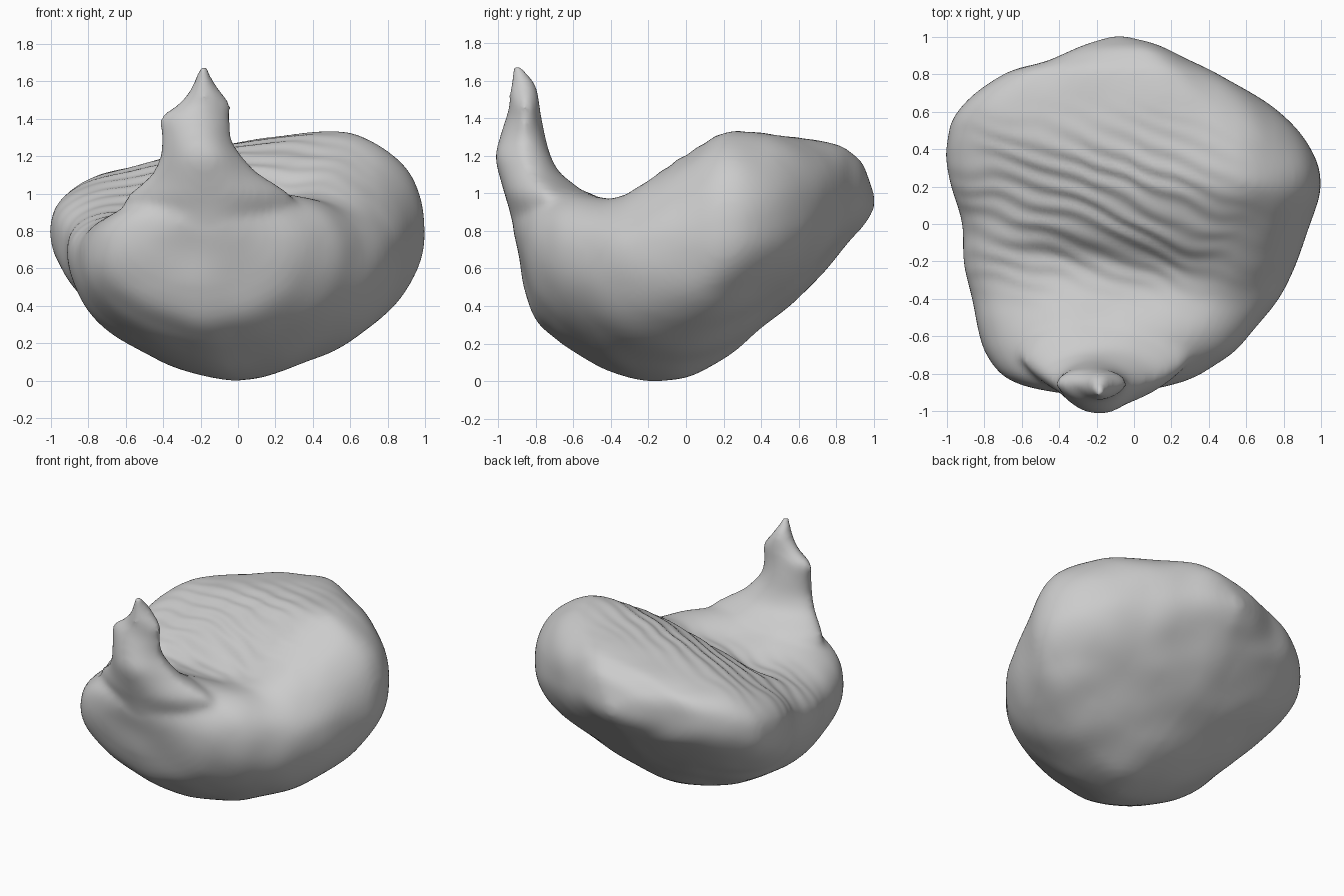
import bpy
import bmesh
from math import sin, cos, pi, exp, sqrt
from mathutils import Vector, noise

default = bpy.data.objects.get("Cube")
if default:
    bpy.data.objects.remove(default)

SIDES = 64
STEPS = 6

# Body sections from front to back: y, x left, x right, z low, z widest, top at -x, top at +x
BODY = [
    (-.92, -.32, -.05, .8, .84, .9, .9),
    (-.9, -.44, .06, .7, .81, .94, .94),
    (-.86, -.6, .21, .5, .74, .97, .96),
    (-.8, -.71, .36, .33, .7, 1, 1),
    (-.7, -.79, .51, .23, .67, 1.01, 1.04),
    (-.6, -.83, .61, .16, .65, 1.01, 1.05),
    (-.4, -.87, .77, .05, .65, .97, 1.03),
    (-.2, -.91, .87, 0, .68, .98, 1.12),
    (0, -.92, .94, .02, .72, 1.04, 1.24),
    (.2, -.98, 1, .12, .77, 1.11, 1.36),
    (.4, -1, .95, .28, .8, 1.17, 1.36),
    (.6, -.95, .77, .44, .85, 1.18, 1.33),
    (.8, -.7, .46, .66, .93, 1.17, 1.28),
    (.88, -.46, .29, .75, .96, 1.15, 1.23),
    (.95, -.28, .13, .83, .98, 1.11, 1.16),
    (1.005, -.12, -.04, .92, .96, 1, 1),
]

# Gathered peak sections from base to tip: z, x left, x right, y front, y back
PEAK = [
    (.55, -.48, .08, -.83, -.5),
    (.75, -.58, .22, -.9, -.48),
    (.9, -.62, .32, -.94, -.46),
    (.99, -.59, .29, -.97, -.51),
    (1.05, -.52, .2, -.985, -.59),
    (1.11, -.46, .11, -1, -.67),
    (1.2, -.42, .03, -1.015, -.72),
    (1.3, -.415, -.03, -.99, -.75),
    (1.41, -.42, -.04, -.955, -.77),
    (1.47, -.34, -.04, -.94, -.78),
    (1.53, -.28, -.08, -.94, -.79),
    (1.6, -.24, -.13, -.935, -.81),
    (1.685, -.21, -.16, -.93, -.88),
]


def power(value, exponent):
    return abs(value) ** (2 / exponent) * (1 if value >= 0 else -1)


def refine(rows):
    """Fill in sections between the given ones along a smooth spline."""
    last = len(rows) - 1
    for i in range(last):
        a, b, c, d = (rows[min(max(k, 0), last)] for k in range(i - 1, i + 3))
        for s in range(STEPS):
            t = s / STEPS
            yield [q + t / 2 * (r - p + t * (2 * p - 5 * q + 4 * r - w
                   + t * (3 * (q - r) + w - p))) for p, q, r, w in zip(a, b, c, d)]
    yield rows[last]


def body_point(row, angle):
    y, left, right, low, mid, top_l, top_r = row
    middle, half = (left + right) / 2, (right - left) / 2
    if sin(angle) < 0:
        # The underside is slightly flattened towards a soft keel
        u = cos(angle)
        rise = sqrt(u * u + .01) - .1
        keel = .26 * rise * (1 - abs(u))
        return middle + u * half, y, mid + (mid - low) * (sin(angle) + keel)
    # The back is squarer on top than the front
    square = 2.3 + .35 * max(0, min(1, (y + .6) / .5))
    u = power(cos(angle), square)
    lean = max(-.6, min(.6, u))
    top = (top_l + top_r) / 2 + (top_r - top_l) * lean
    return middle + u * half, y, mid + (top - mid) * power(sin(angle), square)


def peak_point(row, angle):
    z, left, right, front, back = row
    x = (left + right) / 2 + cos(angle) * (right - left) / 2
    # The front comes to a narrow ridge
    side = power(sin(angle), 2 if sin(angle) > 0 else 1.1)
    return x, (front + back) / 2 + side * (back - front) / 2, z


def loft(bm, rows, point):
    rings = [[bm.verts.new(point(row, 2 * pi * k / SIDES)) for k in range(SIDES)]
             for row in refine(rows)]
    for a, b in zip(rings, rings[1:]):
        for k in range(SIDES):
            n = (k + 1) % SIDES
            bm.faces.new((a[k], a[n], b[n], b[k]))
    bm.faces.new(rings[0])
    bm.faces.new(rings[-1])


# Cushion: body and peak fused into one soft skin
mesh = bpy.data.meshes.new("beanbag_cushion")
bm = bmesh.new()
loft(bm, BODY, body_point)
loft(bm, PEAK, peak_point)
bmesh.ops.recalc_face_normals(bm, faces=bm.faces)
bm.to_mesh(mesh)
bm.free()
cushion = bpy.data.objects.new("beanbag_cushion", mesh)
bpy.context.collection.objects.link(cushion)
bpy.ops.object.select_all(action='DESELECT')
bpy.context.view_layer.objects.active = cushion
cushion.select_set(True)

fuse = cushion.modifiers.new("fuse", 'REMESH')
fuse.mode = 'VOXEL'
fuse.voxel_size = .02
soften = cushion.modifiers.new("soften", 'SMOOTH')
soften.factor = .5
soften.iterations = 16
for name in ("fuse", "soften"):
    bpy.ops.object.modifier_apply(modifier=name)

# Cloth: seat hollow, slanting folds and gentle lumps
mesh = cushion.data
bm = bmesh.new()
bm.from_mesh(mesh)
bm.normal_update()
moves = []
for v in bm.verts:
    x, y, z = v.co
    facing = max(0, min(1, v.normal.z * 2))
    off = y + .23 + .1 * x
    valley = exp(-(off / (.13 if off > 0 else .22)) ** 2)
    hollow = -.08 * facing * valley * exp(-((x + .1) / .5) ** 4)
    phase = y + .5 * x - .2 * x * abs(x) + .05 * noise.noise(v.co * 4)
    patch = exp(-((y - .1) / .42) ** 4 - ((x + .2) / .65) ** 4)
    folds = .006 * facing * patch * sin(phase * 56)
    lumps = .01 * noise.noise(v.co * 4)
    moves.append(v.normal * (folds + lumps) + Vector((0, 0, hollow)))
for v, move in zip(bm.verts, moves):
    v.co += move

# Rest the cushion on the ground
ground = min(v.co.z for v in bm.verts)
bmesh.ops.translate(bm, verts=bm.verts, vec=(0, 0, -ground))
bm.to_mesh(mesh)
bm.free()

# Plain grey cloth
cloth = bpy.data.materials.new("grey_cloth")
cloth.use_nodes = True
grey = (.6, .6, .6, 1)
cloth.diffuse_color = grey
shader = next(n for n in cloth.node_tree.nodes if n.type == 'BSDF_PRINCIPLED')
shader.inputs["Base Color"].default_value = grey
mesh.materials.clear()
mesh.materials.append(cloth)
for face in mesh.polygons:
    face.material_index = 0
bpy.ops.object.shade_smooth()
